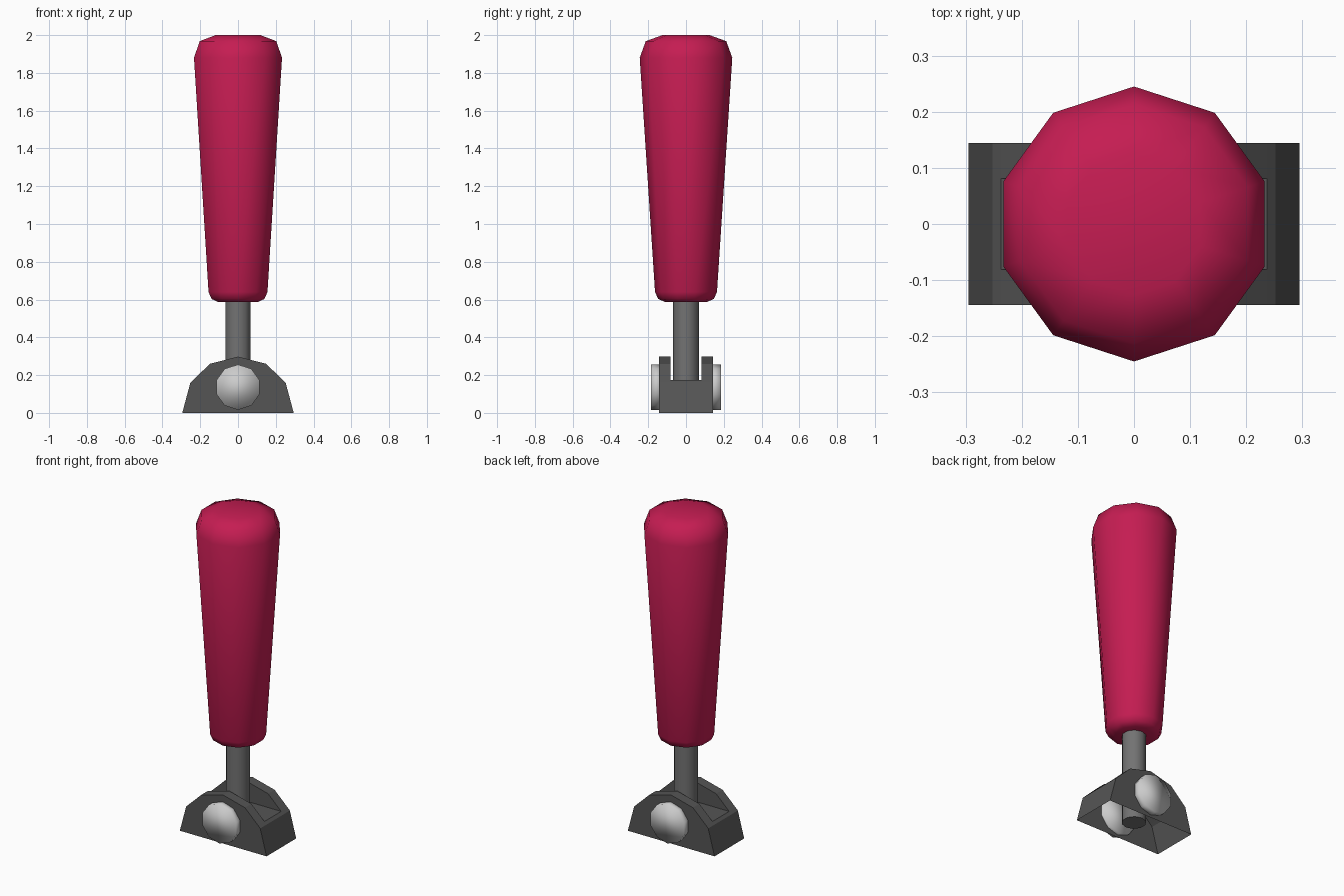
import bpy, bmesh, math

if "Cube" in bpy.data.objects:
    bpy.data.objects.remove(bpy.data.objects["Cube"])

SIDES = 10


def finish(bm, name, smooth=None):
    bmesh.ops.remove_doubles(bm, verts=bm.verts, dist=1e-4)
    bmesh.ops.recalc_face_normals(bm, faces=bm.faces)
    me = bpy.data.meshes.new(name)
    bm.to_mesh(me)
    bm.free()
    ob = bpy.data.objects.new(name, me)
    bpy.context.collection.objects.link(ob)
    if smooth is not None:
        bpy.ops.object.select_all(action='DESELECT')
        ob.select_set(True)
        bpy.context.view_layer.objects.active = ob
        bpy.ops.object.shade_smooth_by_angle(angle=math.radians(smooth))
    return ob


def lathe(name, profile, smooth):
    """Turn (radius, height) points around z, a corner facing +y."""
    bm = bmesh.new()
    rings = []
    for r, z in profile:
        rings.append([bm.verts.new((r * math.cos(a), r * math.sin(a), z))
                      for a in (math.pi / 2 + 2 * math.pi * i / SIDES for i in range(SIDES))])
    for lo, hi in zip(rings, rings[1:]):
        for i in range(SIDES):
            j = (i + 1) % SIDES
            bm.faces.new((lo[i], lo[j], hi[j], hi[i]))
    bm.faces.new(rings[0])
    bm.faces.new(rings[-1])
    return finish(bm, name, smooth)


# Handle grip
grip = lathe("grip", [(0.11, 0.587), (0.147, 0.603), (0.164, 0.64),
                      (0.245, 1.88), (0.213, 1.968), (0.125, 2.0)], 80)
red = bpy.data.materials.new("grip_red")
red.diffuse_color = (0.56, 0.012, 0.085, 1)
red.use_nodes = True
red.node_tree.nodes["Principled BSDF"].inputs["Base Color"].default_value = red.diffuse_color
grip.data.materials.append(red)

# Lever shaft
lathe("shaft", [(0.069, 0.03), (0.069, 0.62)], 50)

# Pivot bolts, one on each side
for s, name in ((-1, "front_bolt"), (1, "back_bolt")):
    bolt = lathe(name, [(0.12, 0.125), (0.12, 0.184)], 100)
    bolt.rotation_euler = (-s * math.pi / 2, 0, 0)
    bolt.location = (0, 0, 0.136)

# Bracket: arched housing, open below, with a slot along x
W, S, FLOOR = 0.144, 0.081, 0.175
half = [(-0.295, 0), (-0.252, 0.16), (-0.237, FLOOR), (-0.148, 0.26)]
arch = half + [(0, 0.298)] + [(-x, z) for x, z in reversed(half)]
bm = bmesh.new()


def face(pts):
    bm.faces.new([bm.verts.new(p) for p in pts])


def strip(a, b, y0, y1):
    face([(a[0], y0, a[1]), (b[0], y0, b[1]), (b[0], y1, b[1]), (a[0], y1, a[1])])


for s in (-1, 1):
    face([(x, s * W, z) for x, z in arch])                     # outer wall
    face([(x, s * S, z) for x, z in arch if z >= FLOOR])       # slot wall
    for a, b in zip(arch, arch[1:]):                           # rim
        strip(a, b, s * S, s * W)
for i in (0, 1, -3, -2):                                       # sloping ends
    strip(arch[i], arch[i + 1], -S, S)
strip(arch[2], arch[-3], -S, S)                                # slot floor
bracket = finish(bm, "bracket")
dark = bpy.data.materials.new("dark_steel")
dark.diffuse_color = (0.09, 0.09, 0.09, 1)
dark.use_nodes = True
dark.node_tree.nodes["Principled BSDF"].inputs["Base Color"].default_value = dark.diffuse_color
bracket.data.materials.append(dark)
mid = bpy.data.materials.new("steel")
mid.diffuse_color = (0.17, 0.17, 0.17, 1)
mid.use_nodes = True
mid.node_tree.nodes["Principled BSDF"].inputs["Base Color"].default_value = mid.diffuse_color
bpy.data.objects["shaft"].data.materials.append(mid)
